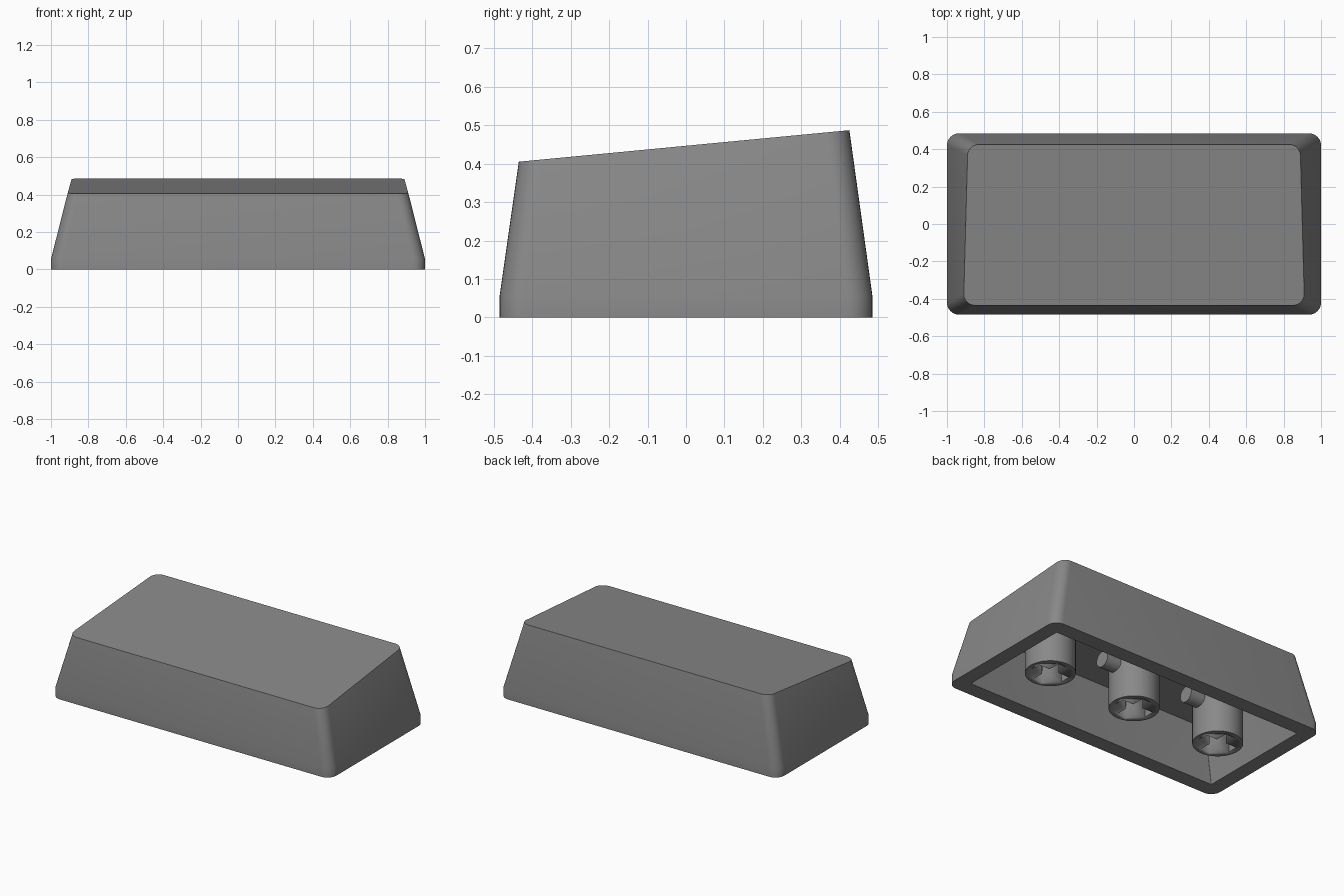
import bpy, bmesh, math
from mathutils import Matrix

if "Cube" in bpy.data.objects:
    bpy.data.objects.remove(bpy.data.objects["Cube"])

grey = bpy.data.materials.new("mid grey")
grey.diffuse_color = (0.25, 0.25, 0.25, 1)
grey.use_nodes = True
grey.node_tree.nodes["Principled BSDF"].inputs["Base Color"].default_value = grey.diffuse_color


def finish(bm, name, angle=30):
    bmesh.ops.recalc_face_normals(bm, faces=bm.faces)
    mesh = bpy.data.meshes.new(name)
    bm.to_mesh(mesh)
    bm.free()
    obj = bpy.data.objects.new(name, mesh)
    bpy.context.collection.objects.link(obj)
    mesh.materials.append(grey)
    bpy.ops.object.select_all(action='DESELECT')
    obj.select_set(True)
    bpy.context.view_layer.objects.active = obj
    bpy.ops.object.shade_smooth_by_angle(angle=math.radians(angle))
    return obj


def ring(bm, x_front, x_back, y_front, y_back, radius, z_front, z_back, steps=8):
    """Rounded rectangle whose width and height vary from front to back."""
    verts = []
    for i, (sx, back) in enumerate([(1, 1), (-1, 1), (-1, 0), (1, 0)]):
        cx = sx * ((x_back if back else x_front) - radius)
        cy = y_back - radius if back else y_front + radius
        for k in range(steps + 1):
            a = math.pi / 2 * (i + k / steps)
            x, y = cx + radius * math.cos(a), cy + radius * math.sin(a)
            t = (y - y_front) / (y_back - y_front)
            verts.append(bm.verts.new((x, y, z_front + t * (z_back - z_front))))
    return verts


# Hollow cap: slanted top, tapered walls, short straight skirt, cavity
bm = bmesh.new()
rings = [
    ring(bm, 0.91, 0.89, -0.435, 0.425, 0.06, 0.405, 0.487),
    ring(bm, 1.0, 1.0, -0.485, 0.485, 0.065, 0.055, 0.055),
    ring(bm, 1.0, 1.0, -0.485, 0.485, 0.065, 0, 0),
    ring(bm, 0.905, 0.905, -0.385, 0.385, 0.004, 0, 0),
    ring(bm, 0.83, 0.82, -0.35, 0.34, 0.004, 0.33, 0.395),
]
for a, b in zip(rings, rings[1:]):
    for i in range(len(a)):
        j = (i + 1) % len(a)
        bm.faces.new((a[i], a[j], b[j], b[i]))
bm.faces.new(rings[0])
bm.faces.new(rings[-1])
finish(bm, "cap_shell")


def cylinder(name, radius, length, matrix, segments):
    bm = bmesh.new()
    bmesh.ops.create_cone(bm, cap_ends=True, segments=segments, radius1=radius,
                          radius2=radius, depth=length, matrix=matrix)
    return finish(bm, name)


def cross_cutter(x, arm=0.112, half=0.034, depth=0.2):
    quarter = [(arm, -half), (arm, half), (half, half)]
    bm = bmesh.new()
    verts = []
    for q in range(4):
        c, s = (1, 0, -1, 0)[q], (0, 1, 0, -1)[q]
        for px, py in quarter:
            verts.append(bm.verts.new((x + c * px - s * py, s * px + c * py, -0.02)))
    face = bm.faces.new(verts)
    out = bmesh.ops.extrude_face_region(bm, geom=[face])
    top = [v for v in out["geom"] if isinstance(v, bmesh.types.BMVert)]
    bmesh.ops.translate(bm, verts=top, vec=(0, 0, depth + 0.02))
    # Close the lower end only if the extrusion left it open
    edges = [e for e in bm.edges if e.is_boundary]
    if edges:
        bmesh.ops.holes_fill(bm, edges=edges, sides=0)
    cutter = finish(bm, "cross_cutter")
    cutter.hide_render = True
    cutter.hide_viewport = True
    return cutter


# Three mounting stems with cross sockets, each with a small side peg
for x in (-0.63, 0, 0.63):
    stem = cylinder("stem", 0.147, 0.38, Matrix.Translation((x, 0, 0.19)), 48)
    cut = stem.modifiers.new("socket", 'BOOLEAN')
    cut.operation = 'DIFFERENCE'
    cut.solver = 'EXACT'
    cut.object = cross_cutter(x)
    cylinder("stem_peg", 0.05, 0.14,
             Matrix.Translation((x + 0.17, 0, 0.24)) @ Matrix.Rotation(math.pi / 2, 4, 'Y'), 24)
